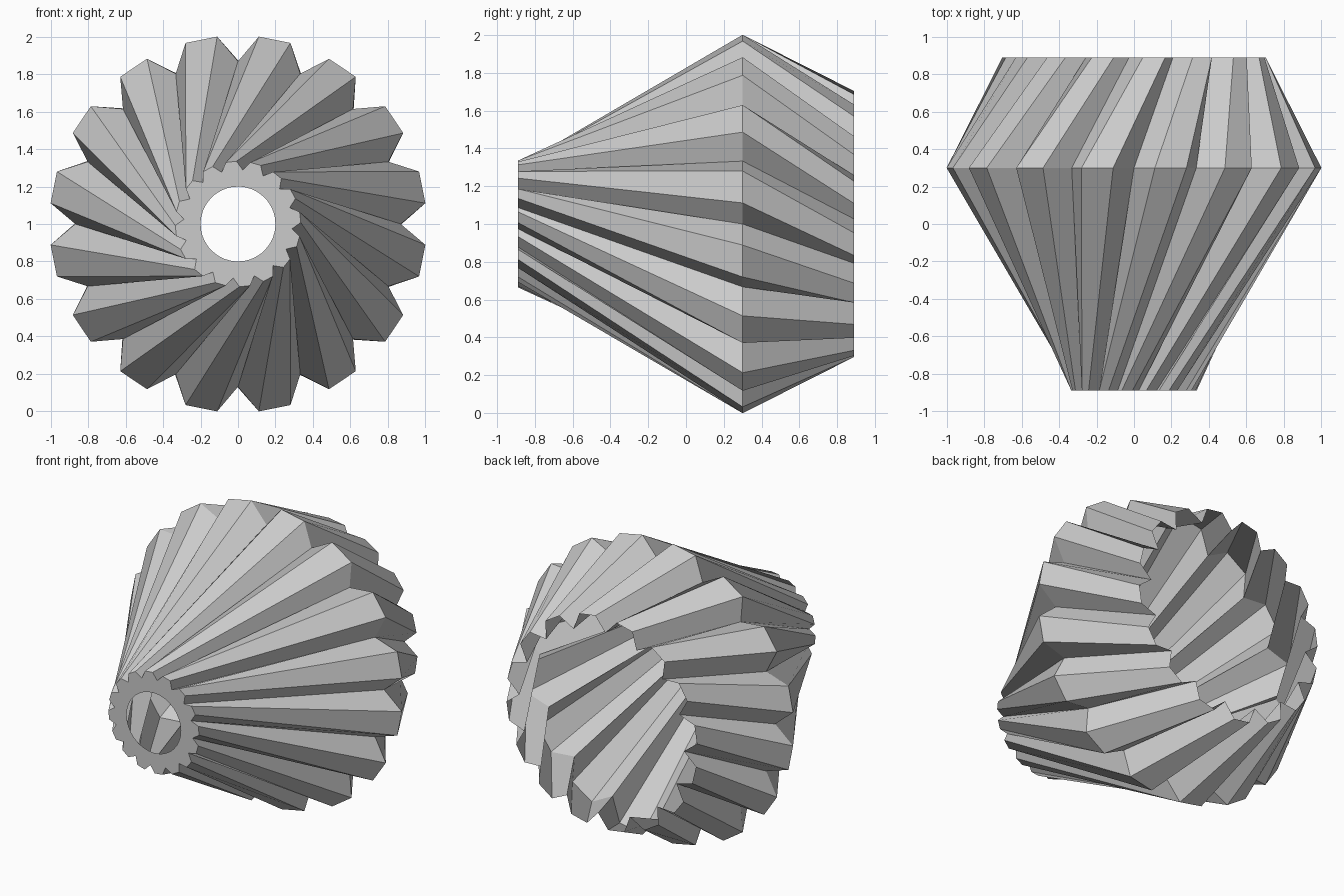
import bpy, bmesh, math

if "Cube" in bpy.data.objects:
    bpy.data.objects.remove(bpy.data.objects["Cube"])

LOBES = 16
STEP = 2 * math.pi / LOBES
HALF = math.radians(4.9)      # half width of a flat lobe tip
TIP, VALLEY = 1.008, 0.87

grey = bpy.data.materials.new("plain grey")
grey.use_nodes = True
colour = (0.6, 0.6, 0.6, 1)
grey.diffuse_color = colour
grey.node_tree.nodes["Principled BSDF"].inputs["Base Color"].default_value = colour


def star_ring(bm, y, scale, twist):
    """Fluted outline around the y axis: valley, tip, tip per lobe."""
    ring = []
    for k in range(LOBES):
        valley = k * STEP + math.radians(twist)
        mid = valley + STEP / 2
        for a, r in ((valley, VALLEY), (mid - HALF, TIP), (mid + HALF, TIP)):
            ring.append(bm.verts.new((r * scale * math.cos(a), y, 1 + r * scale * math.sin(a))))
    return ring


def bridge(bm, a, b):
    n = len(a)
    for i in range(n):
        j = (i + 1) % n
        bm.faces.new((a[i], a[j], b[j], b[i]))


def finish(bm, name):
    bmesh.ops.recalc_face_normals(bm, faces=bm.faces)
    mesh = bpy.data.meshes.new(name)
    bm.to_mesh(mesh)
    bm.free()
    obj = bpy.data.objects.new(name, mesh)
    bpy.context.collection.objects.link(obj)
    mesh.materials.append(grey)
    return obj


# Twisted fluted shade: narrow front, wide belly, open back
bm = bmesh.new()
front = star_ring(bm, -0.89, 0.333, 40)
belly = star_ring(bm, 0.30, 1.0, 0)
back = star_ring(bm, 0.89, 0.70, -20)
bridge(bm, front, belly)
bridge(bm, belly, back)

# Flat front collar with a round hole
hole = []
for v in front:
    a = math.atan2(v.co.z - 1, v.co.x)
    hole.append(bm.verts.new((0.2 * math.cos(a), -0.89, 1 + 0.2 * math.sin(a))))
bridge(bm, hole, front)
finish(bm, "fluted_shade")
